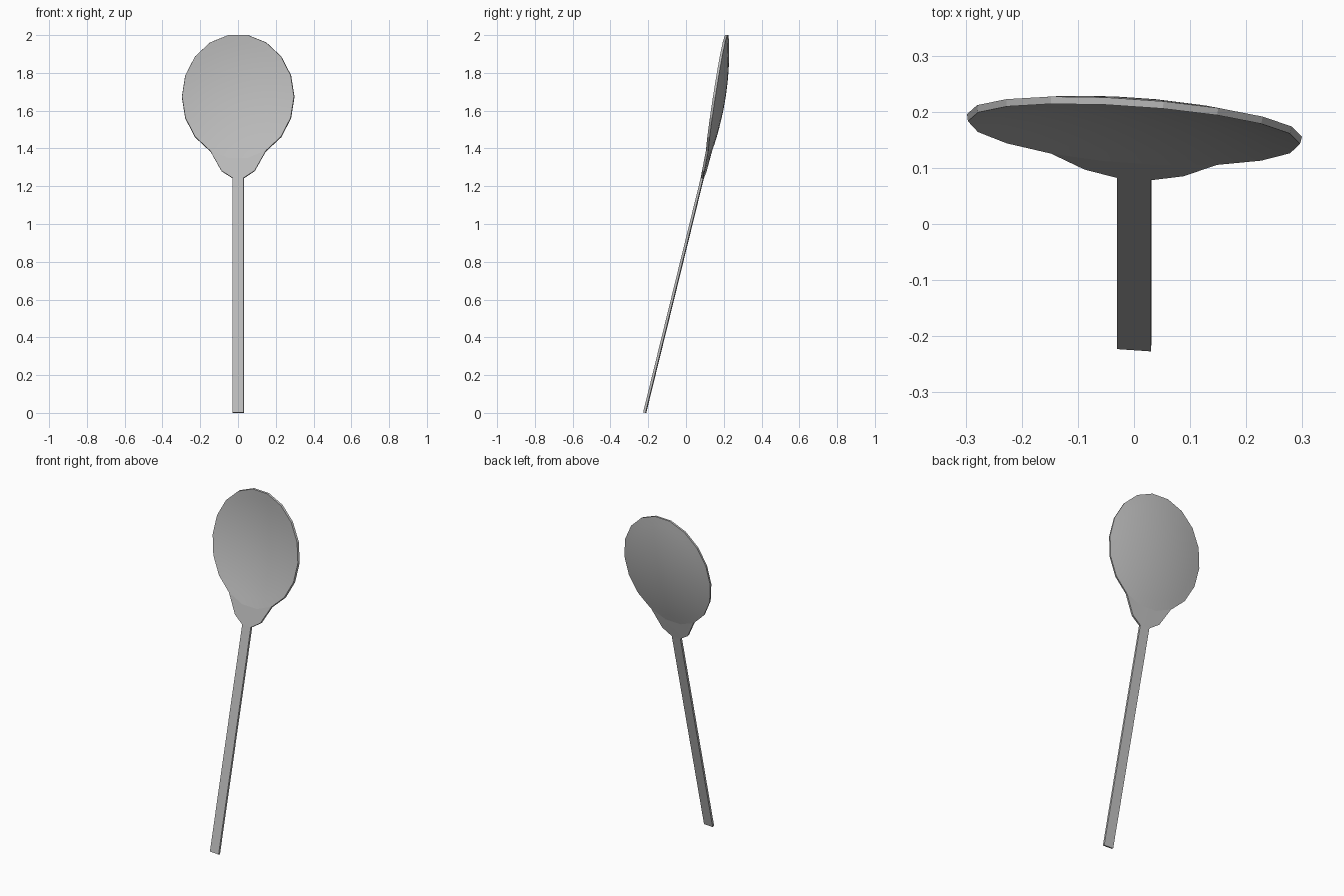
import bpy
import math
from math import radians, sin, cos

cube = bpy.data.objects.get("Cube")
if cube:
    bpy.data.objects.remove(cube, do_unlink=True)

# Single metal colour
metal = bpy.data.materials.new("grey metal")
metal.use_nodes = True
GREY = (0.5, 0.5, 0.5, 1)
metal.diffuse_color = GREY
metal.node_tree.nodes["Principled BSDF"].inputs["Base Color"].default_value = GREY

THICK = 0.013
TWIST = 0.068          # slight turn of the whole spoon
SIDES, RINGS = 18, 7
RX, RZ, MID = 0.296, 0.33, 1.675


def twisted(x, y, z):
    return (x, y - TWIST * x, z)


def make_part(name, verts, faces):
    """Front sheet thickened towards the back."""
    mesh = bpy.data.meshes.new(name)
    mesh.from_pydata([twisted(*v) for v in verts], [], faces)
    mesh.materials.append(metal)
    obj = bpy.data.objects.new(name, mesh)
    bpy.context.collection.objects.link(obj)
    solid = obj.modifiers.new("thickness", 'SOLIDIFY')
    solid.thickness = THICK
    solid.offset = -1
    bpy.ops.object.select_all(action='DESELECT')
    obj.select_set(True)
    bpy.context.view_layer.objects.active = obj
    bpy.ops.object.modifier_apply(modifier="thickness")
    bpy.ops.object.shade_smooth_by_angle(angle=radians(15))
    return obj


def rim_y(z):
    t = z - MID
    return 0.163 + 0.155 * t - 0.04 * t * t


def bowl_point(r, i):
    a = 2 * math.pi * (i + 0.5) / SIDES
    z = MID + r * RZ * cos(a)
    return (r * RX * sin(a), rim_y(z) + 0.031 * (1 - r * r), z)


# Bowl: elliptical dish made of concentric rings
verts = [bowl_point(0, 0)]
faces = []
for k in range(1, RINGS + 1):
    verts += [bowl_point(k / RINGS, i) for i in range(SIDES)]
for i in range(SIDES):
    j = (i + 1) % SIDES
    faces.append((0, 1 + j, 1 + i))
    for k in range(RINGS - 1):
        a, b = 1 + k * SIDES, 1 + (k + 1) * SIDES
        faces.append((a + i, a + j, b + j, b + i))
make_part("bowl", verts, faces)

# Neck: flared flat plate under the bowl
right_edge = [bowl_point(1, 7), bowl_point(1, 8)]
shoulder, root = (0.088, 0.091, 1.283), (0.03, 0.08, 1.245)
half = right_edge + [root, shoulder]
verts = half + [(-x, y, z) for x, y, z in half]
make_part("neck", verts, [(0, 1, 2, 3), (7, 6, 5, 4), (1, 5, 6, 2)])

# Handle: long tilted strip
foot = (0.03, -0.225, 0.003)
verts = [root, foot] + [(-x, y, z) for x, y, z in (foot, root)]
make_part("handle", verts, [(0, 3, 2, 1)])
